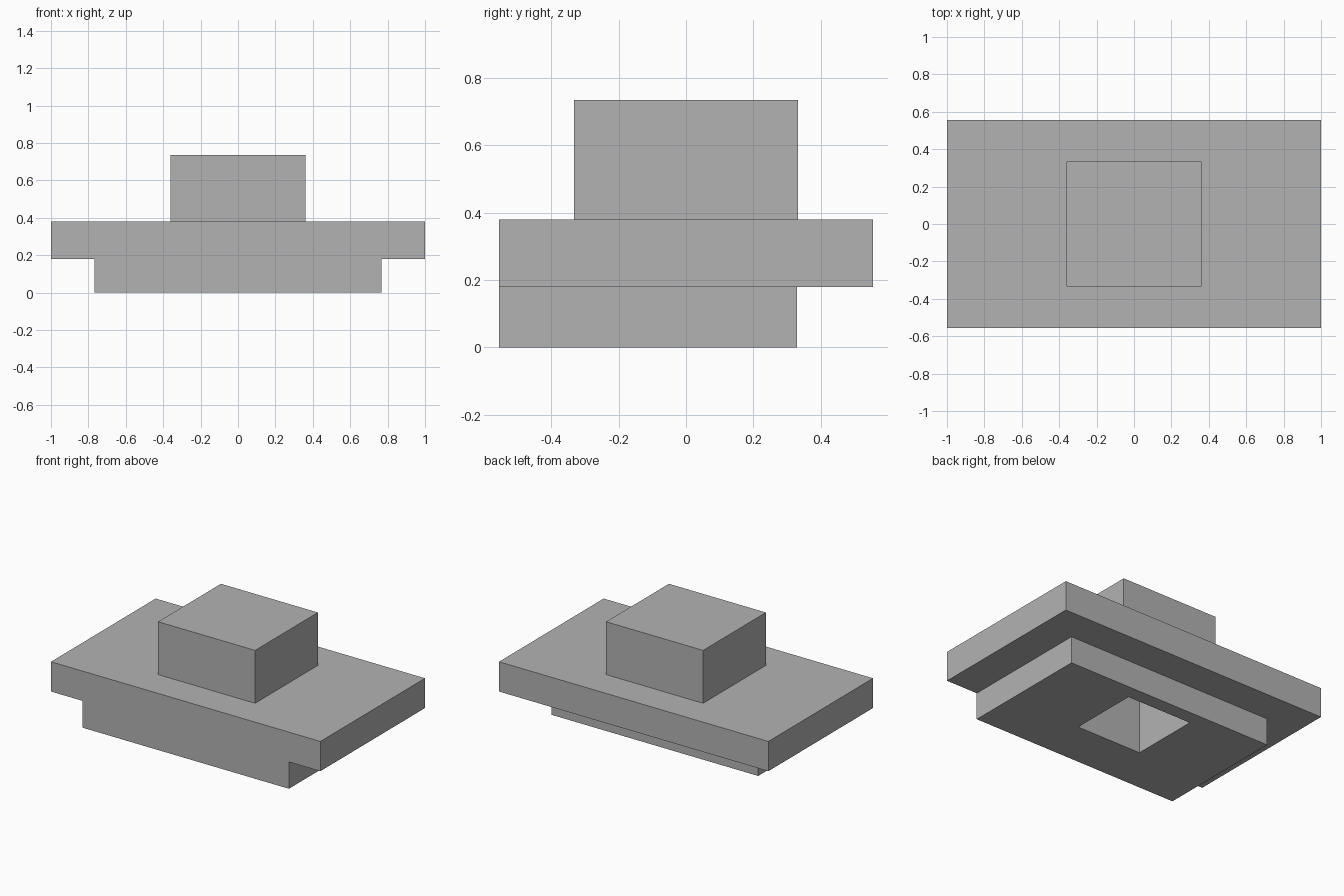
import bpy
import bmesh
from mathutils import Vector

cube = bpy.data.objects.get("Cube")
if cube:
    bpy.data.objects.remove(cube, do_unlink=True)

# Single grey material
grey = bpy.data.materials.new("light_grey")
grey.use_nodes = True
colour = (0.45, 0.45, 0.45, 1.0)
grey.diffuse_color = colour
grey.node_tree.nodes["Principled BSDF"].inputs["Base Color"].default_value = colour


def box(name, low, high):
    """Box between two opposite corners."""
    low, high = Vector(low), Vector(high)
    bm = bmesh.new()
    bmesh.ops.create_cube(bm, size=1)
    bmesh.ops.scale(bm, vec=high - low, verts=bm.verts)
    bmesh.ops.translate(bm, vec=(low + high) / 2, verts=bm.verts)
    mesh = bpy.data.meshes.new(name)
    bm.to_mesh(mesh)
    bm.free()
    mesh.materials.append(grey)
    obj = bpy.data.objects.new(name, mesh)
    bpy.context.collection.objects.link(obj)
    return obj


def combine(target, other, operation):
    """Apply an exact boolean and remove the helper."""
    other.hide_render = True
    mod = target.modifiers.new(other.name, 'BOOLEAN')
    mod.operation = operation
    mod.solver = 'EXACT'
    mod.object = other
    bpy.context.view_layer.objects.active = target
    bpy.ops.object.modifier_apply(modifier=mod.name)
    bpy.data.objects.remove(other, do_unlink=True)


# Wide flange plate
body = box("stepped_body", (-1, -0.555, 0.18), (1, 0.555, 0.38))

# Lower base, flush with the front of the plate
base = box("lower_base", (-0.767, -0.555, 0), (0.767, 0.33, 0.28))
combine(body, base, 'UNION')

# Raised block on top
block = box("top_block", (-0.36, -0.333, 0.28), (0.36, 0.333, 0.735))
combine(body, block, 'UNION')

# Square socket rising from the underside into the top block
socket = box("socket_cutter", (-0.24, -0.235, -0.1), (0.24, 0.235, 0.62))
combine(body, socket, 'DIFFERENCE')
